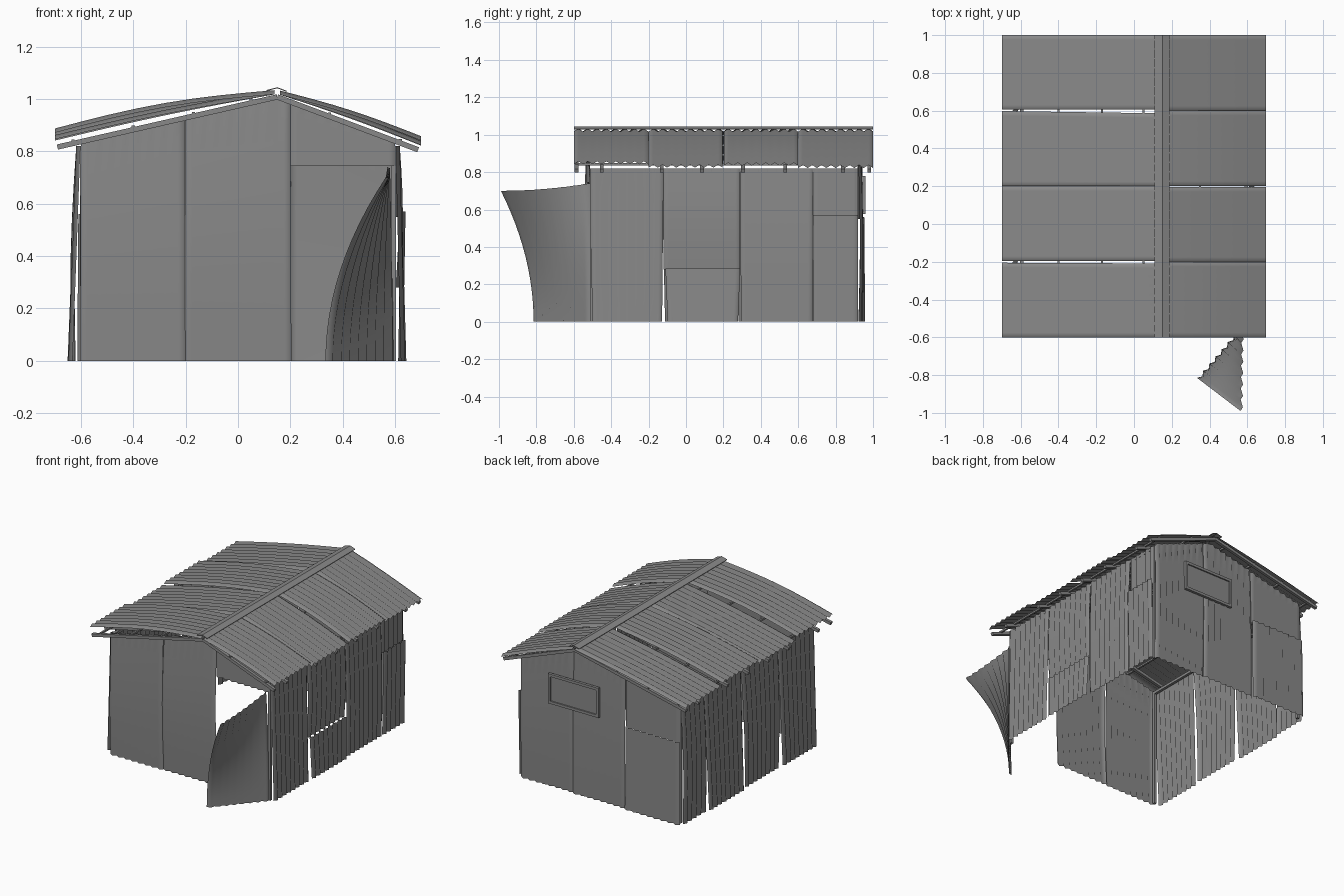
import bpy, bmesh, math, random
from mathutils import Vector as V, Matrix

if "Cube" in bpy.data.objects:
    bpy.data.objects.remove(bpy.data.objects["Cube"])

random.seed(4)
metal = bpy.data.materials.new("weathered_grey_metal")
metal.diffuse_color = (0.25, 0.25, 0.25, 1)
metal.use_nodes = True
metal.node_tree.nodes["Principled BSDF"].inputs["Base Color"].default_value = metal.diffuse_color
AMP = 0.008      # corrugation half height
PITCH = 0.05     # corrugation width
RIDGE = 0.15


def roof(x):
    """Height of the wall top / rafter underside."""
    return 1.0 - (0.228 * (RIDGE - x) if x < RIDGE else 0.375 * (x - RIDGE))


def finish(name, mesh):
    ob = bpy.data.objects.new(name, mesh)
    bpy.context.collection.objects.link(ob)
    mesh.materials.append(metal)
    return ob


def sheet(name, point, n, width=0.4, bow=0.0, nv=6):
    """Corrugated sheet: point(u, v) is the base surface, n the outward direction."""
    nu = 2 * max(2, round(width / PITCH))
    verts, faces = [], []
    for j in range(nv + 1):
        for i in range(nu + 1):
            u, v = i / nu, j / nv
            off = AMP * (1 if i % 2 else -1) + bow * math.sin(math.pi * v)
            verts.append(V(point(u, v)) + V(n) * off)
    for j in range(nv):
        for i in range(nu):
            a = j * (nu + 1) + i
            faces.append((a, a + 1, a + nu + 2, a + nu + 1))
    me = bpy.data.meshes.new(name)
    me.from_pydata(verts, [], faces)
    me.polygons.foreach_set("use_smooth", [True] * len(faces))
    return finish(name, me)


def beams(name, segments, size=0.02):
    """Square bars between pairs of points, joined into one object."""
    bm = bmesh.new()
    for a, b in segments:
        a, b = V(a), V(b)
        d = b - a
        rot = d.to_track_quat('X', 'Z').to_matrix().to_4x4()
        m = Matrix.Translation((a + b) / 2) @ rot @ Matrix.Diagonal((d.length, size, size, 1))
        bmesh.ops.create_cube(bm, size=1, matrix=m)
    me = bpy.data.meshes.new(name)
    bm.to_mesh(me)
    bm.free()
    return finish(name, me)


def gable_sheet(name, x0, x1, y, z0=0.0, z1=None, taper=0.0, out=0.0, bow=0.0):
    """End wall sheet; the top follows the roof unless z1 is given."""
    side = 1 if x1 < x0 else -1

    def p(u, v):
        x = x0 + (x1 - x0) * u
        top = roof(x) if z1 is None else z1
        x -= side * -taper * (1 - v) * (u - 0.5) * 2
        return (x, y + side * out * (1 - v), z0 + (top - z0) * v)
    return sheet(name, p, (0, side, 0), abs(x1 - x0), bow)


def side_sheet(name, side, y0, y1, z0=0.0, z1=0.82, taper=0.0, out=0.0, base=0.0, bow=0.0):
    """Long wall sheet; taper narrows the foot, out kicks the foot outward."""
    if side < 0:
        y0, y1 = y1, y0

    def p(u, v):
        y = y0 + (y1 - y0) * (u + taper * (1 - v) * (1 - 2 * u))
        return (side * (0.61 + base + out * (1 - v)), y, z0 + (z1 - z0) * v)
    return sheet(name, p, (side, 0, 0), abs(y1 - y0), bow)


# Front wall with header above the doorway
gable_sheet("front_sheet_left", -0.60, -0.205, -0.52, taper=-0.004, out=0.004, bow=0.012)
gable_sheet("front_sheet_middle", -0.20, 0.20, -0.52, taper=-0.004, bow=0.018)
gable_sheet("door_header", 0.20, 0.60, -0.525, z0=0.745)

# Back wall, with one sheet in two pieces
gable_sheet("back_sheet_right", 0.60, 0.20, 0.93, bow=0.008)
gable_sheet("back_sheet_middle", 0.20, -0.19, 0.93, taper=-0.005, out=0.008, bow=0.006)
gable_sheet("back_patch_lower", -0.20, -0.61, 0.945, z1=0.56, taper=-0.004, out=0.005)
gable_sheet("back_patch_upper", -0.19, -0.60, 0.925, z0=0.55)

# Right wall
side_sheet("right_sheet_1", 1, -0.51, -0.12, taper=0.02, out=0.02)
side_sheet("right_patch_lower", 1, -0.11, 0.29, z1=0.285, taper=0.03, out=0.008, base=0.017)
side_sheet("right_sheet_2", 1, -0.12, 0.29, z0=0.28, bow=0.012)
side_sheet("right_sheet_3", 1, 0.29, 0.68, taper=0.01, out=0.01, bow=0.008)
side_sheet("right_corner_lower", 1, 0.68, 0.92, z1=0.57, base=0.022, out=-0.01)
side_sheet("right_corner_upper", 1, 0.68, 0.92, z0=0.55, base=-0.003)

# Left wall
side_sheet("left_sheet_1", -1, -0.52, -0.13, taper=0.03, out=0.03)
side_sheet("left_sheet_2", -1, -0.13, 0.27, taper=0.045, out=0.02, bow=0.01)
side_sheet("left_sheet_3", -1, 0.27, 0.67, taper=0.03, out=0.033)
side_sheet("left_sheet_4", -1, 0.67, 0.92, out=0.018, bow=0.012)


# Roof sheets, sprung up at the eaves
def roof_sheet(name, side, y0, y1, lift, bow, skew=0.0):
    eave = 0.70 * side
    if side < 0:
        y0, y1 = y1, y0

    def p(u, v):
        x = eave + (RIDGE - 0.01 * -side - eave) * v
        y = y0 + (y1 - y0) * u
        y += skew * v * (u if side > 0 else 1 - u)
        return (x, y, roof(x) + 0.028 + lift * (1 - v))
    return sheet(name, p, (0, 0, 1), 0.4, bow, nv=8)


left = [(-0.60, -0.205, 0.045, 0.024, -0.004), (-0.195, 0.20, 0.020, 0.010, 0),
        (0.20, 0.598, 0.035, 0.016, -0.012), (0.605, 1.0, 0.015, 0.008, 0)]
right = [(-0.60, -0.20, 0.028, 0.012, 0), (-0.20, 0.196, 0.010, 0.008, 0),
         (0.202, 0.60, 0.020, 0.014, 0), (0.60, 1.0, 0.008, 0.006, 0)]
for k, (y0, y1, lift, bow, skew) in enumerate(left):
    roof_sheet(f"roof_left_{k + 1}", -1, y0, y1, lift, bow, skew)
for k, (y0, y1, lift, bow, skew) in enumerate(right):
    roof_sheet(f"roof_right_{k + 1}", 1, y0, y1, lift, bow, skew)

# Folded ridge cap
cap = bpy.data.meshes.new("ridge_cap")
prof = [(0.108, 1.034), (RIDGE, 1.045), (0.187, 1.031)]
cap.from_pydata([(x, y, z) for y in (-0.6, 1.0) for x, z in prof], [],
                [(0, 1, 4, 3), (1, 2, 5, 4)])
cap_ob = finish("ridge_cap", cap)
cap_ob.modifiers.new("thickness", 'SOLIDIFY').thickness = 0.004

# Rafters and purlins
rafters = []
for y in (-0.585, -0.45, -0.13, 0.085, 0.305, 0.53, 0.84, 0.98):
    for x in (-0.69, 0.688):
        rafters.append(((x, y, roof(x) + 0.008), (RIDGE, y, 1.008)))
beams("rafters", rafters, 0.02)
beams("purlins", [((x, -0.59, roof(x) + 0.018), (x, 0.99, roof(x) + 0.018))
                  for x in (-0.63, -0.40, -0.17, 0.05, 0.35, 0.62)], 0.012)

# Corner posts and wall plates
posts = [((x, y, 0), (x, y, 0.82)) for x in (-0.595, 0.595) for y in (-0.505, 0.91)]
plates = [((x, -0.505, 0.81), (x, 0.91, 0.81)) for x in (-0.595, 0.595)]
beams("wall_frame", posts + plates, 0.018)

# Back window: frame bars and pane
wx0, wx1, wz0, wz1, wy = 0.0, 0.365, 0.585, 0.77, 0.95
beams("window_frame", [((wx0, wy, z), (wx1, wy, z)) for z in (wz0, wz1)]
      + [((x, wy, wz0 - 0.009), (x, wy, wz1 + 0.009)) for x in (wx0, wx1)], 0.018)
pane = bpy.data.meshes.new("window_pane")
pane.from_pydata([(wx1, wy, wz0), (wx0, wy, wz0), (wx0, wy, wz1), (wx1, wy, wz1)], [], [(0, 1, 2, 3)])
finish("window_pane", pane)


# Open door, curled back at its top outer corner
def door_point(u, v):
    curl = v * v
    tip = V((0.34, -0.82, 0)).lerp(V((0.57, -0.995, 0)), curl)
    hinge = V((0.60 - 0.025 * curl, -0.515, 0))
    p = tip.lerp(hinge, u)
    p.z = v * (0.70 + 0.04 * u * u)
    return p


sheet("open_door", door_point, (0.75, -0.65, 0), 0.4, nv=12)
